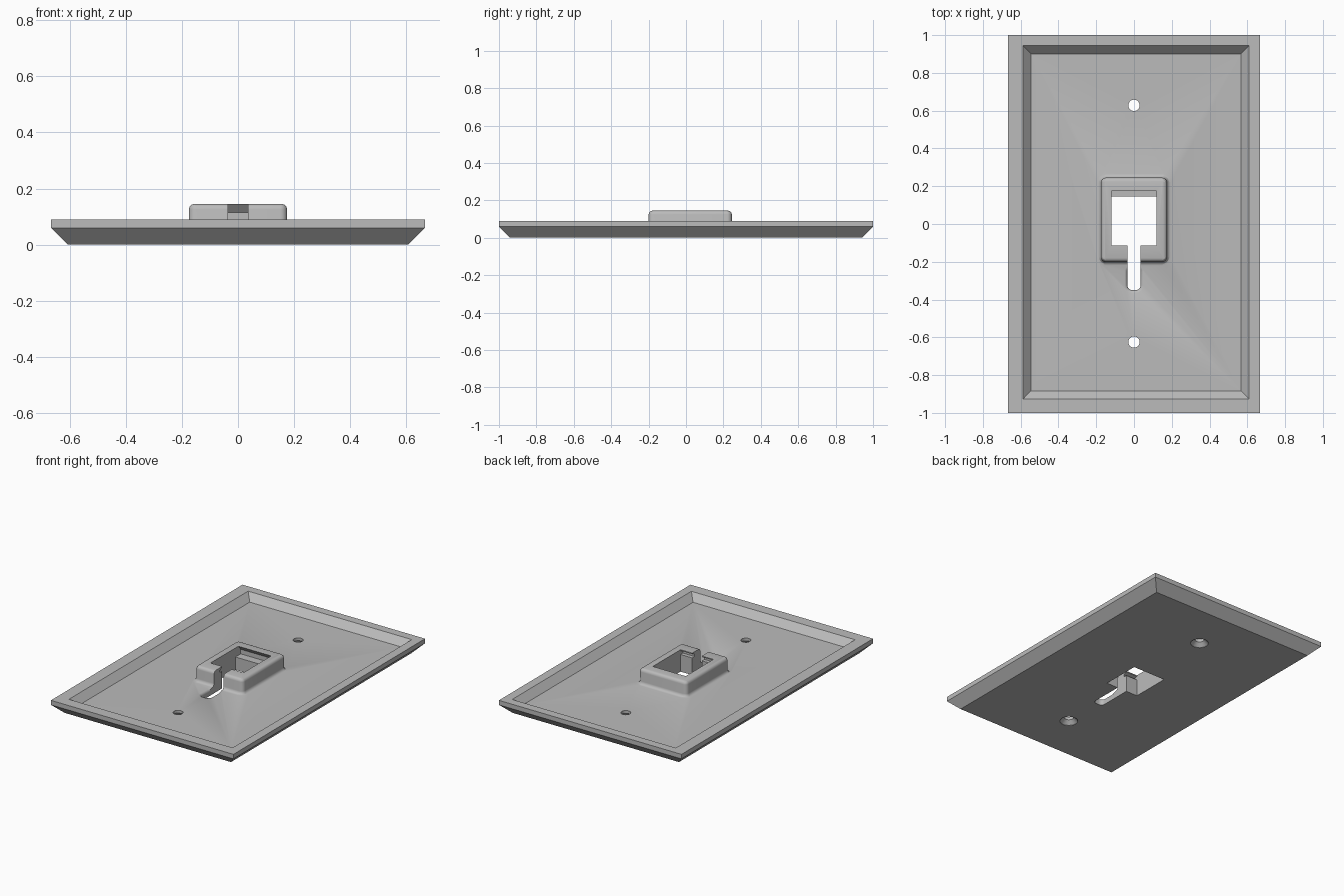
import bpy, bmesh, math

default = bpy.data.objects.get("Cube")
if default:
    bpy.data.objects.remove(default, do_unlink=True)

grey = bpy.data.materials.new("plain grey")
grey.use_nodes = True
grey.diffuse_color = (0.5, 0.5, 0.5, 1)
grey.node_tree.nodes["Principled BSDF"].inputs["Base Color"].default_value = (0.5, 0.5, 0.5, 1)


def ring(cx, cy, hx, hy, z, r=0.0, seg=6):
    """Rectangle outline with optional rounded corners."""
    pts = []
    for k, (sx, sy) in enumerate([(1, 1), (-1, 1), (-1, -1), (1, -1)]):
        px, py = cx + sx * (hx - r), cy + sy * (hy - r)
        for i in range(seg + 1 if r else 1):
            a = math.pi / 2 * (k + i / seg)
            pts.append((px + r * math.cos(a), py + r * math.sin(a), z))
    return pts


def circle(cx, cy, r, z, n=32):
    return [(cx + r * math.cos(math.tau * i / n),
             cy + r * math.sin(math.tau * i / n), z) for i in range(n)]


def loft(name, rings):
    """Closed solid through matching outlines, capped at both ends."""
    bm = bmesh.new()
    loops = [[bm.verts.new(p) for p in r] for r in rings]
    for a, b in zip(loops, loops[1:]):
        n = len(a)
        for i in range(n):
            j = (i + 1) % n
            bm.faces.new((a[i], a[j], b[j], b[i]))
    bm.faces.new(loops[0][::-1])
    bm.faces.new(loops[-1])
    bmesh.ops.recalc_face_normals(bm, faces=bm.faces)
    mesh = bpy.data.meshes.new(name)
    bm.to_mesh(mesh)
    bm.free()
    mesh.materials.append(grey)
    obj = bpy.data.objects.new(name, mesh)
    bpy.context.collection.objects.link(obj)
    return obj


def combine(target, tool, operation):
    """Apply a boolean, then discard the tool."""
    mod = target.modifiers.new(operation, "BOOLEAN")
    mod.operation, mod.object, mod.solver = operation, tool, "EXACT"
    bpy.context.view_layer.objects.active = target
    bpy.ops.object.modifier_apply(modifier=mod.name)
    bpy.data.objects.remove(tool, do_unlink=True)


# Plate with sloped outer edge and recessed, slope-sided tray
plate = loft("wall_plate", [
    ring(0, 0, 0.607, 0.94, 0),
    ring(0, 0, 0.667, 1.0, 0.06),
    ring(0, 0, 0.667, 1.0, 0.09),
    ring(0.011, 0.009, 0.598, 0.935, 0.09),
    ring(0.011, 0.009, 0.556, 0.892, 0.045),
])

# Raised socket collar with filleted base and rounded top
collar_profile = [(0.02, 0.03), (0.02, 0.045), (0.01, 0.0477), (0.0027, 0.055),
                  (0, 0.065), (0, 0.125), (-0.0027, 0.135), (-0.01, 0.1423), (-0.02, 0.145)]
collar = loft("socket_collar", [
    ring(0, 0.0225, 0.175 + o, 0.2225 + o, z, 0.025 + o) for o, z in collar_profile])
combine(plate, collar, "UNION")

# Socket opening: side profile with rear ledge and front catch groove
opening = [(-0.115, -0.1), (0.145, -0.1), (0.145, 0.085), (0.2, 0.085),
           (0.2, 0.115), (0.175, 0.145), (0.175, 0.2), (-0.115, 0.2),
           (-0.115, 0.138), (-0.14, 0.128), (-0.14, 0.113), (-0.115, 0.113)]
combine(plate, loft("socket_cutter", [[(x, y, z) for y, z in opening]
                                      for x in (-0.12, 0.12)]), "DIFFERENCE")

# Finger slot through the collar front, with softened floor edge
combine(plate, loft("slot_cutter", [ring(0, -0.2, 0.035, 0.15, z, 0.025)
                                    for z in (-0.1, 0.3)]), "DIFFERENCE")
flare = [(0, 0.028), (0.002, 0.036), (0.007, 0.042), (0.015, 0.0452), (0.015, 0.05)]
combine(plate, loft("slot_edge_cutter", [ring(0, -0.29, 0.035 + o, 0.06 + o, z, 0.025 + o)
                                         for o, z in flare]), "DIFFERENCE")

# Countersunk screw holes
for y in (-0.625, 0.628):
    combine(plate, loft("screw_cutter", [
        circle(0, y, 0.055, -0.01), circle(0, y, 0.055, 0.002), circle(0, y, 0.03, 0.027),
        circle(0, y, 0.03, 0.1)]), "DIFFERENCE")

# Smooth the fillets, keep hard edges
bpy.ops.object.select_all(action="DESELECT")
plate.select_set(True)
bpy.context.view_layer.objects.active = plate
bpy.ops.object.shade_smooth_by_angle(angle=math.radians(30))
